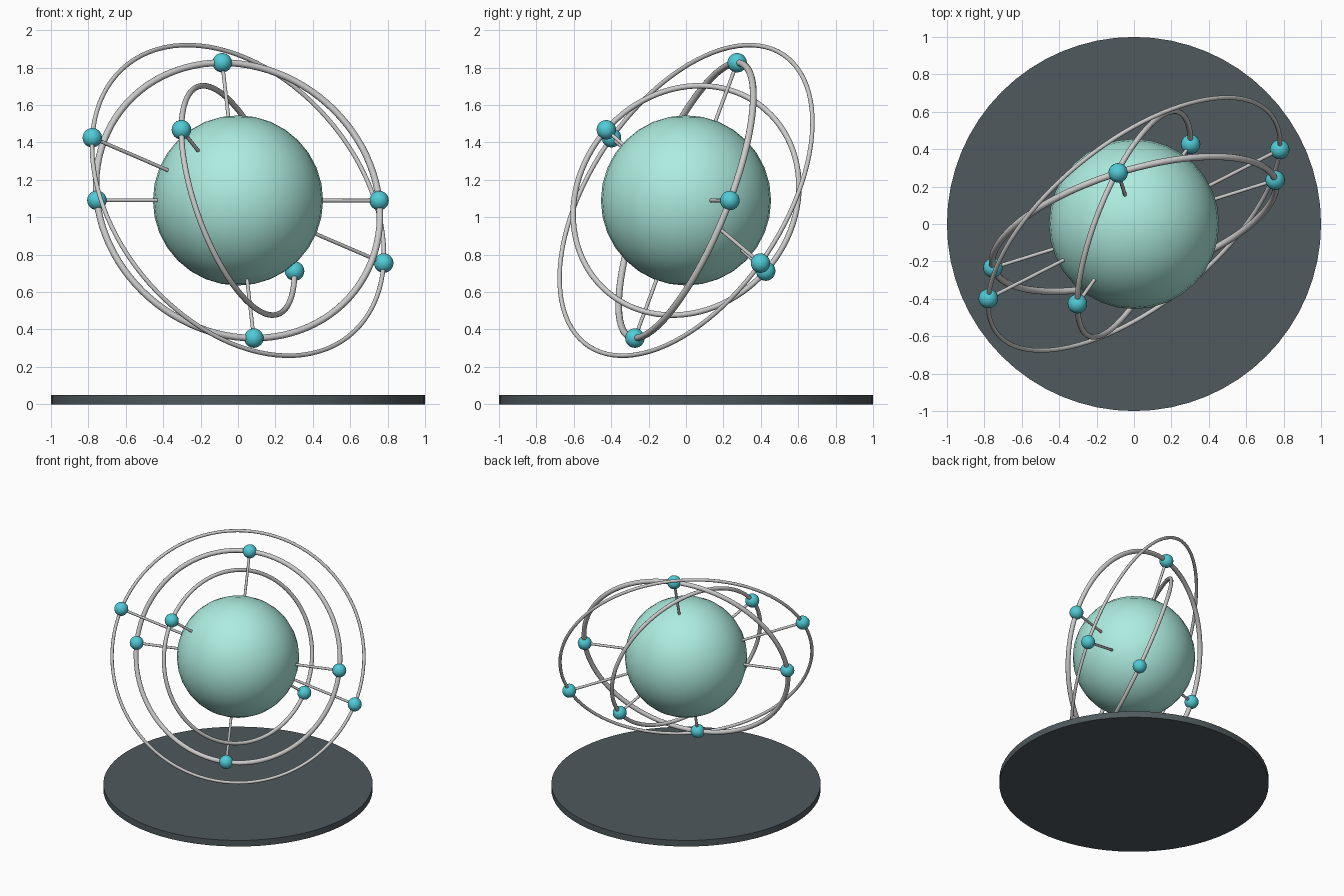
import bpy
from math import radians
from mathutils import Vector, Matrix

if "Cube" in bpy.data.objects:
    bpy.data.objects.remove(bpy.data.objects["Cube"])

CENTRE = Vector((0, 0, 1.09))
BALL_R = 0.455


def material(name, rgb):
    m = bpy.data.materials.new(name)
    m.diffuse_color = (*rgb, 1)
    m.use_nodes = True
    m.node_tree.nodes["Principled BSDF"].inputs["Base Color"].default_value = m.diffuse_color
    return m


aqua = material("pale_aqua", (0.42, 0.84, 0.74))
teal = material("teal", (0.08, 0.60, 0.68))
dark = material("dark_slate", (0.08, 0.10, 0.11))


def finish(name, mat=None):
    ob = bpy.context.object
    ob.name = name
    bpy.ops.object.shade_smooth_by_angle(angle=radians(40))
    if mat:
        ob.data.materials.append(mat)
    return ob


# Base disc
bpy.ops.mesh.primitive_cylinder_add(vertices=64, radius=1, depth=0.05, location=(0, 0, 0.025))
finish("base_disc", dark)

# Central ball
bpy.ops.mesh.primitive_uv_sphere_add(segments=32, ring_count=16, radius=BALL_R, location=CENTRE)
finish("central_ball", aqua)


def orbit(name, radius, tube, normal, spokes):
    """Tilted ring with beads on it and rods back to the ball."""
    n = Vector(normal).normalized()
    u = Vector(spokes[0])
    u = (u - n * u.dot(n)).normalized()
    v = n.cross(u)
    turn = Matrix((u, v, n)).transposed()
    bpy.ops.mesh.primitive_torus_add(major_radius=radius, minor_radius=tube,
                                     major_segments=96, minor_segments=12)
    ring = finish(name + "_ring")
    ring.matrix_world = Matrix.Translation(CENTRE) @ turn.to_4x4()

    for i, s in enumerate(spokes):
        d = Vector(s)
        d = (d - n * d.dot(n)).normalized()
        for sign in (1, -1):
            e = d * sign
            tag = f"{name}_{i}_{'a' if sign > 0 else 'b'}"
            # Bead
            bpy.ops.mesh.primitive_uv_sphere_add(segments=24, ring_count=12, radius=0.052,
                                                 location=CENTRE + e * radius)
            finish(tag + "_bead", teal)
            # Rod
            inner = BALL_R - 0.02
            bpy.ops.mesh.primitive_cylinder_add(
                vertices=12, radius=0.01, depth=radius - inner,
                location=CENTRE + e * (radius + inner) / 2,
                rotation=e.to_track_quat('Z', 'Y').to_euler())
            finish(tag + "_rod")


orbit("inner", 0.645, 0.015, (0.884, -0.353, 0.31), [(-0.295, -0.432, 0.383)])
orbit("middle", 0.79, 0.018, (0.278, -0.894, 0.364),
      [(0.757, 0.233, 0), (-0.085, 0.275, 0.74)])
orbit("outer", 0.937, 0.012, (0.553, -0.692, 0.463), [(0.78, 0.398, -0.335)])
